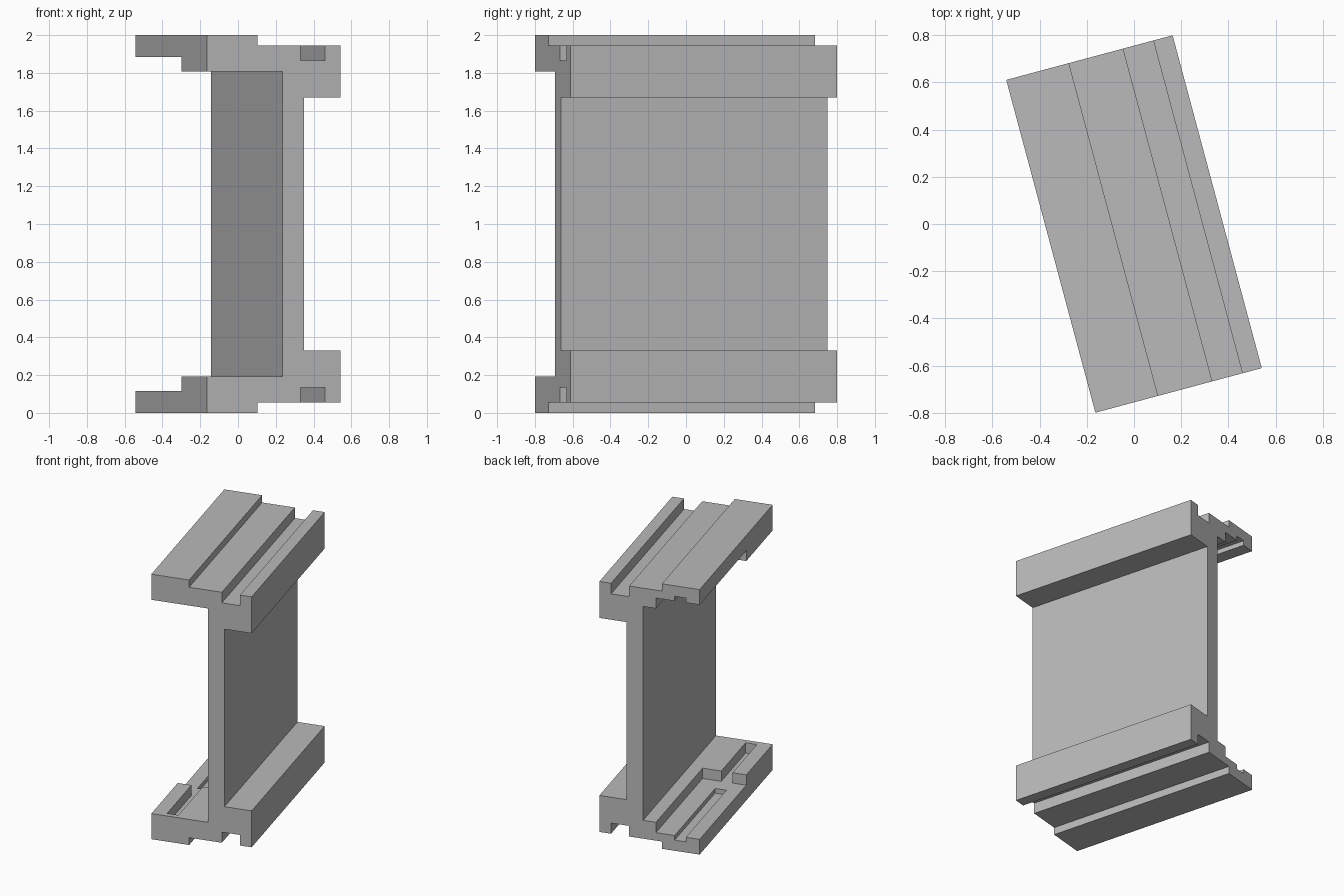
import bpy
import bmesh
import math

cube = bpy.data.objects.get("Cube")
if cube:
    bpy.data.objects.remove(cube)

HALF_LEN = 0.73    # half length of the extrusion
HALF_WID = 0.365   # half width of the flanges
TURN = math.radians(15)

grey = bpy.data.materials.new("plain_grey")
grey.use_nodes = True
COLOUR = (0.49, 0.49, 0.49, 1)
grey.diffuse_color = COLOUR
grey.node_tree.nodes["Principled BSDF"].inputs["Base Color"].default_value = COLOUR


def extrude_profile(name, points, start, end):
    """Extrude a closed (x, z) outline along y."""
    bm = bmesh.new()
    face = bm.faces.new([bm.verts.new((x, start, z)) for x, z in points])
    out = bmesh.ops.extrude_face_region(bm, geom=[face])
    moved = [v for v in out["geom"] if isinstance(v, bmesh.types.BMVert)]
    bmesh.ops.translate(bm, vec=(0, end - start, 0), verts=moved)
    bmesh.ops.recalc_face_normals(bm, faces=bm.faces[:])
    mesh = bpy.data.meshes.new(name)
    bm.to_mesh(mesh)
    bm.free()
    mesh.materials.append(grey)
    obj = bpy.data.objects.new(name, mesh)
    bpy.context.collection.objects.link(obj)
    return obj


def cut(target, x0, x1, y0, y1, z0, z1):
    """Remove a box from the target."""
    box = extrude_profile("cutter", [(x0, z0), (x1, z0), (x1, z1), (x0, z1)], y0, y1)
    box.hide_render = True
    mod = target.modifiers.new("cut", 'BOOLEAN')
    mod.operation = 'DIFFERENCE'
    mod.solver = 'EXACT'
    mod.object = box
    bpy.context.view_layer.objects.active = target
    bpy.ops.object.modifier_apply(modifier=mod.name)
    bpy.data.objects.remove(box)


# Lower half of the outline, from the web's left foot round to its right foot
lower = [(0.047, 0.193), (-HALF_WID, 0.193), (-HALF_WID, 0), (-0.09, 0),
         (-0.09, 0.055), (0.148, 0.055), (0.148, 0.135), (0.28, 0.135),
         (0.28, 0.055), (HALF_WID, 0.055), (HALF_WID, 0.33), (0.167, 0.33)]
upper = [(x, 2 - z) for x, z in reversed(lower)]
beam = extrude_profile("flanged_beam", lower + upper, -HALF_LEN, HALF_LEN)

# Recesses on the inner face of each flange: wide step, closed pocket, shallow groove
recesses = [(-0.5, -0.047, -0.203, 1.0, 0.115, 0.4),
            (-0.265, -0.183, -0.69, -0.15, 0.115, 0.4),
            (-0.265, -0.183, -0.08, 1.0, 0.08, 0.3)]
for x0, x1, y0, y1, z0, z1 in recesses:
    cut(beam, x0, x1, y0, y1, z0, z1)
    cut(beam, x0, x1, y0, y1, 2 - z1, 2 - z0)

beam.rotation_euler.z = TURN
